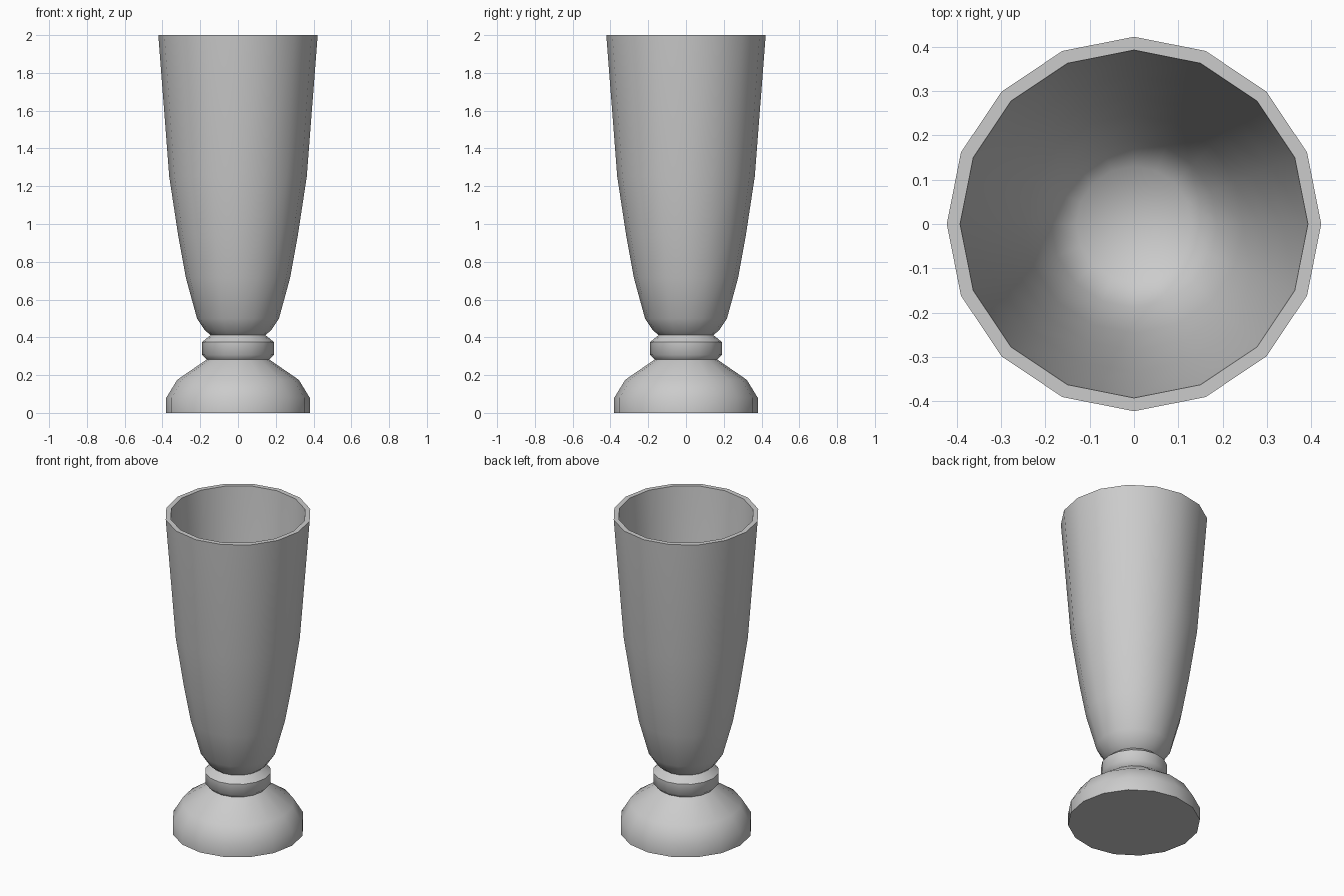
import bpy, bmesh, math

if "Cube" in bpy.data.objects:
    bpy.data.objects.remove(bpy.data.objects["Cube"])

SIDES = 16


def lathe(name, profile):
    """Revolve (radius, z) points round z; radius 0 becomes a pole."""
    bm = bmesh.new()
    rings = []
    for r, z in profile:
        if r == 0:
            rings.append([bm.verts.new((0, 0, z))] * SIDES)
        else:
            rings.append([bm.verts.new((r * math.cos(math.tau * i / SIDES),
                                        r * math.sin(math.tau * i / SIDES), z))
                          for i in range(SIDES)])
    for a, b in zip(rings, rings[1:]):
        for i in range(SIDES):
            j = (i + 1) % SIDES
            bm.faces.new(list(dict.fromkeys((a[i], a[j], b[j], b[i]))))
    bmesh.ops.recalc_face_normals(bm, faces=bm.faces)
    mesh = bpy.data.meshes.new(name)
    bm.to_mesh(mesh)
    bm.free()
    obj = bpy.data.objects.new(name, mesh)
    bpy.context.collection.objects.link(obj)
    bpy.ops.object.select_all(action='DESELECT')
    obj.select_set(True)
    bpy.context.view_layer.objects.active = obj
    bpy.ops.object.shade_smooth_by_angle(angle=math.radians(50))
    return obj


# One continuous turned shape: foot, collar, bowl outside, rim, bowl inside
foot = [(0, 0), (0.38, 0), (0.38, 0.08), (0.322, 0.175), (0.165, 0.283)]
collar = [(0.19, 0.307), (0.19, 0.375), (0.145, 0.412)]
bowl_outside = [(0.175, 0.437), (0.217, 0.5), (0.276, 0.715), (0.316, 0.935),
                (0.364, 1.25), (0.422, 2.0)]
bowl_inside = [(0.392, 2.0), (0.334, 1.25), (0.286, 0.935), (0.246, 0.715),
               (0.188, 0.52), (0.13, 0.455), (0, 0.44)]
lathe("vase", foot + collar + bowl_outside + bowl_inside)
